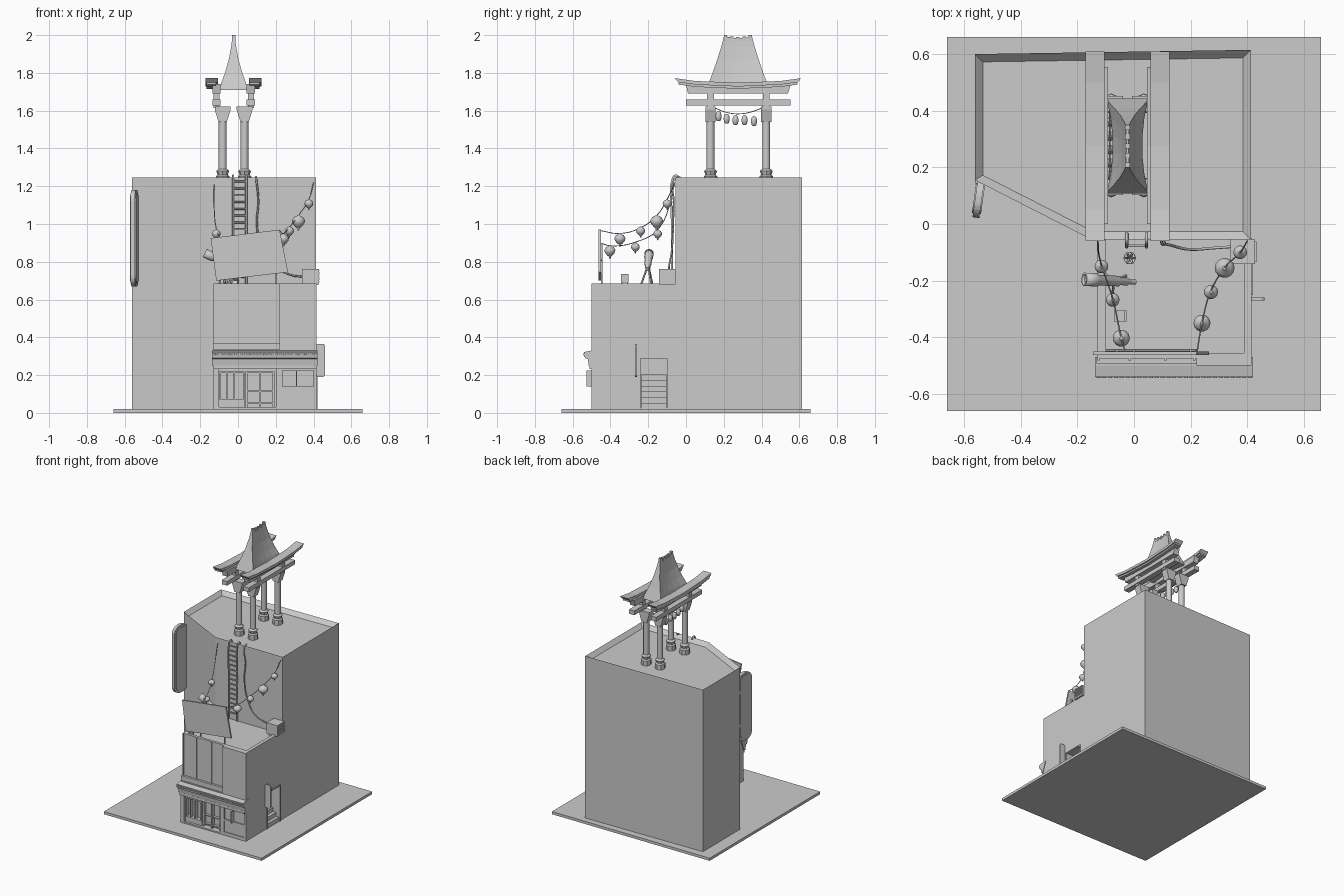
import bpy, bmesh, math
from mathutils import Vector, Matrix

if "Cube" in bpy.data.objects:
    bpy.data.objects.remove(bpy.data.objects["Cube"])

COL = bpy.context.scene.collection


def add(name, verts, faces, smooth=False):
    me = bpy.data.meshes.new(name)
    me.from_pydata([tuple(v) for v in verts], [], faces)
    bm = bmesh.new()
    bm.from_mesh(me)
    bmesh.ops.recalc_face_normals(bm, faces=bm.faces)
    for f in bm.faces:
        f.smooth = smooth and len(f.verts) <= 4
    bm.to_mesh(me)
    bm.free()
    ob = bpy.data.objects.new(name, me)
    COL.objects.link(ob)
    return ob


def prism(name, pts, axis, a, b):
    """Extrude a 2D outline along an axis from a to b."""
    put = {'x': lambda p, t: (t, p[0], p[1]), 'y': lambda p, t: (p[0], t, p[1]),
           'z': lambda p, t: (p[0], p[1], t)}[axis]
    n = len(pts)
    faces = [list(range(n)), list(range(n, 2 * n))]
    faces += [[i, (i + 1) % n, n + (i + 1) % n, n + i] for i in range(n)]
    return add(name, [put(p, t) for t in (a, b) for p in pts], faces)


def box(name, x0, x1, y0, y1, z0, z1):
    return prism(name, [(x0, y0), (x1, y0), (x1, y1), (x0, y1)], 'z', z0, z1)


def loft(name, rings, smooth=False):
    n = len(rings[0])
    faces = [list(range(n)), list(range((len(rings) - 1) * n, len(rings) * n))]
    for k in range(len(rings) - 1):
        faces += [[k * n + i, k * n + (i + 1) % n, (k + 1) * n + (i + 1) % n, (k + 1) * n + i] for i in range(n)]
    return add(name, [v for r in rings for v in r], faces, smooth)


def lathe(name, prof, loc, n=12, axis=(0, 0, 1), smooth=True):
    q = Vector(axis).to_track_quat('Z', 'X')
    ang = [2 * math.pi * i / n for i in range(n)]
    return loft(name, [[Vector(loc) + q @ Vector((r * math.cos(a), r * math.sin(a), z)) for a in ang]
                       for r, z in prof], smooth)


def rod(name, a, b, r, n=8):
    a, b = Vector(a), Vector(b)
    return lathe(name, [(r, 0), (r, (b - a).length)], a, n, b - a)


def cable(name, pts, r=0.0025):
    """Smooth round cable through points, as a mesh."""
    cu = bpy.data.curves.new(name, 'CURVE')
    cu.dimensions, cu.bevel_depth, cu.bevel_resolution, cu.resolution_u = '3D', r, 1, 6
    sp = cu.splines.new('BEZIER')
    sp.bezier_points.add(len(pts) - 1)
    for bp, p in zip(sp.bezier_points, pts):
        bp.co = p
        bp.handle_left_type = bp.handle_right_type = 'AUTO'
    tmp = bpy.data.objects.new(name, cu)
    COL.objects.link(tmp)
    me = bpy.data.meshes.new_from_object(tmp.evaluated_get(bpy.context.evaluated_depsgraph_get()))
    bpy.data.objects.remove(tmp)
    COL.objects.link(bpy.data.objects.new(name, me))


def rounded(w, h, r, n=6):
    out = []
    for q, (sx, sy) in enumerate([(1, 1), (-1, 1), (-1, -1), (1, -1)]):
        for i in range(n + 1):
            a = math.pi / 2 * (q + i / n)
            out.append((sx * (w / 2 - r) + r * math.cos(a), sy * (h / 2 - r) + r * math.sin(a)))
    return out


def lantern(name, x, y, z, r):
    prof = [(.2, 1.1), (.25, .95), (.7, .75), (1, .25), (.9, -.2), (.45, -.75), (.18, -.9), (.16, -1.2), (.03, -1.3)]
    lathe(name, [(a * r, b * r) for a, b in prof], (x, y, z), 14)


box("ground_plate", -.66, .66, -.66, .66, 0, .02)

# Tall building with parapet
tower = prism("tall_building", [(-.562, .6), (.413, .615), (.413, -.055), (-.15, -.055), (-.562, .155)], 'z', .02, 1.245)
bm = bmesh.new()
bm.from_mesh(tower.data)
top = [f for f in bm.faces if f.calc_center_median().z > 1.24]
bmesh.ops.inset_region(bm, faces=top, thickness=.028, use_even_offset=True)
bmesh.ops.translate(bm, verts=top[0].verts, vec=(0, 0, -.03))
bm.to_mesh(tower.data)
bm.free()

# Shop building with cut recesses
shop = box("shop_building", -.13, .415, -.5, -.05, .02, .685)
cuts = [(-.1, .388, -.455, 0, .66, .8), (-.2, .22, -.6, -.475, .335, .9), (-.1, .2, -.6, -.455, .03, .24),
        (.235, .4, -.6, -.49, .14, .225), (.235, .4, -.6, -.494, .045, .125), (.26, .5, -.24, -.1, .025, .29)]
for i, c in enumerate(cuts):
    cutter = box("cutter", *c)
    cutter.hide_render = True
    m = shop.modifiers.new("cut", 'BOOLEAN')
    m.operation, m.solver, m.object = 'DIFFERENCE', 'EXACT', cutter
    me = bpy.data.meshes.new_from_object(shop.evaluated_get(bpy.context.evaluated_depsgraph_get()))
    shop.modifiers.clear()
    shop.data = me
    bpy.data.objects.remove(cutter)

# Upper facade: sill and mullions
box("upper_sill", -.132, .22, -.492, -.47, .335, .37)
for x in (-.125, -.015, .11, .213):
    box("upper_mullion", x - .004, x + .004, -.482, -.47, .37, .685)

# Storefront window grid and door
for x in (-.095, -.06, -.02, .03):
    box("window_post", x - .004, x + .004, -.485, -.455, .06, .22)
for z in (.065, .215):
    box("window_rail", -.1, .035, -.487, -.455, z - .005, z + .005)
box("window_base", -.1, .035, -.482, -.455, .03, .062)
for x in (.045, .115, .188):
    box("door_post", x - .005, x + .005, -.48, -.455, .025, .22)
for z in (.05, .115, .215):
    box("door_rail", .045, .19, -.475, -.455, z - .004, z + .004)
box("lower_band", -.13, .415, -.512, -.498, .232, .25)
box("blade_sign", .306, .313, -.528, -.494, .14, .225)

# Awning with small tiles
prism("awning", [(-.5, .252), (-.515, .252), (-.52, .285), (-.535, .29), (-.54, .322), (-.5, .33), (-.47, .33)], 'x', -.137, .42)
for i in range(27):
    x = -.126 + i * .0206
    rod("awning_tile", (x, -.542, .306), (x, -.5, .318), .0085, 8)

# Side entrance: stairs and frame
for i in range(6):
    box("stair_step", .26, .415 - i * .025, -.238, -.102, .022 + i * .03, .052 + i * .03)
for y in (-.245, -.095):
    box("side_door_post", .4, .421, y - .005, y + .005, .02, .295)
box("side_door_header", .4, .421, -.25, -.09, .288, .296)
s = prism("small_side_sign", rounded(.048, .175, .014), 'y', -.005, .005)
s.location = (.437, -.265, .278)

# Tall vertical sign on the corner
for nm, w, h, t in (("vertical_sign_frame", .136, .51, .012), ("vertical_sign_panel", .106, .48, .016)):
    s = prism(nm, rounded(w, h, w * .42), 'y', -t, t)
    s.location = (-.549, .09, .925)
    s.rotation_euler.z = math.radians(82)
for z in (.8, 1.05):
    box("sign_bracket", -.562, -.53, .14, .175, z - .01, z + .01)

# Tilted billboard and props
prism("billboard", [(-.145, .925), (.22, .97), (.265, .745), (-.115, .7)], 'y', -.462, -.45)
for x in (-.06, .0, .2):
    rod("billboard_post", (x, -.446, .66), (x, -.446, .9), .005)
rod("billboard_rail", (-.1, -.446, .77), (.22, -.446, .81), .004)

# Paired roof gates
CX = -.023
for s in (-1, 1):
    px, bx = CX + s * .058, CX + s * .091
    for y in (.13, .425):
        lathe("gate_base", [(.036, 1.215), (.036, 1.252), (.027, 1.26), (.034, 1.28), (.022, 1.292)], (px, y, 0), 8, smooth=False)
        rod("gate_post", (px, y, 1.25), (px, y, 1.55), .021, 12)
        prism("gate_capital", [(px - .022, 1.54), (px + .022, 1.54), (px + .042, 1.605), (px + .042, 1.622),
                               (px - .042, 1.622), (px - .042, 1.605)], 'y', y - .027, y + .027)
        box("gate_block", bx - .016, bx + .016, y - .018, y + .018, 1.615, 1.7)
    box("gate_lower_beam", bx - .022, bx + .022, .0, .552, 1.628, 1.66)
    prism("gate_upper_beam", [(.01, 1.692), (.54, 1.692), (.555, 1.74), (.275, 1.728), (.0, 1.74)], 'x', bx - .022, bx + .022)
    tx = CX + s * .115
    curve = [(-.04, 1.75), (.05, 1.738), (.275, 1.728), (.5, 1.738), (.59, 1.75)]
    prism("gate_cap_under", [(y, z - .012) for y, z in curve] + [(y, z + .004) for y, z in curve[::-1]], 'x', tx - .03, tx + .022)
    prism("gate_cap_top", [(y, z) for y, z in curve] + [(.61, 1.772), (.5, 1.757), (.275, 1.748), (.05, 1.757), (-.06, 1.772)],
          'x', tx - .033, tx + .033)

# Steep concave roof between the gates
rings = []
for z, w, l in ((1.71, .074, .168), (1.745, .066, .155), (1.8, .046, .134), (1.87, .026, .11), (1.94, .013, .088), (1.995, .006, .074)):
    side = [(w * (1 - .3 * (1 - f * f)), l * f, z - (.012 * (1 - f * f) if z > 1.99 else 0)) for f in (-1, -.6, -.2, .2, .6, 1)]
    rings.append([(CX + x, .275 + y, h) for x, y, h in side] + [(CX - x, .275 + y, h) for x, y, h in side[::-1]])
loft("gate_roof", rings)
for i in range(5):
    y = .275 + (i - 2) * .033
    box("ridge_tile", CX - .009, CX + .009, y - .009, y + .009, 1.97, 1.99 + .0025 * abs(i - 2) ** 2)

# Lantern string hung in the gate
pts = [(-.085, .15, 1.615), (-.085, .21, 1.592), (-.085, .275, 1.583), (-.085, .34, 1.592), (-.085, .405, 1.615)]
cable("gate_string", pts)
for y, z in ((.172, 1.57), (.215, 1.557), (.262, 1.55), (.31, 1.55), (.36, 1.545)):
    lathe("gate_lantern", [(.006, .026), (.014, .018), (.017, 0), (.014, -.02), (.006, -.026)], (-.085, y, z), 10)

# Rooftop lantern strings
cable("left_string", [(-.128, -.06, 1.21), (-.115, -.145, .975), (-.075, -.265, .905), (-.045, -.4, .885), (-.03, -.455, .9)])
cable("right_string", [(.4, -.06, 1.22), (.375, -.1, 1.13), (.32, -.155, 1.045), (.27, -.24, .98), (.24, -.35, .95), (.222, -.455, .965)])
for x, y, z, r in ((-.115, -.15, .945, .024), (-.075, -.268, .875, .024), (-.045, -.403, .855, .03),
                   (.375, -.1, 1.105, .024), (.32, -.155, 1.01, .035), (.272, -.24, .96, .025), (.24, -.35, .918, .03)):
    lantern("string_lantern", x, y, z, r)

# Ladder with hooked rails
for x in (-.026, .044):
    cable("ladder_rail", [(x, -.075, .67), (x, -.075, 1.0), (x, -.072, 1.235), (x, -.055, 1.257), (x, -.032, 1.24)], .006)
for i in range(15):
    z = .72 + i * .036
    rod("ladder_rung", (-.026, -.075, z), (.044, -.075, z), .005, 6)

# Cable and cooling unit
cable("wall_cable", [(.095, -.03, 1.25), (.097, -.062, 1.235), (.108, -.065, 1.12), (.1, -.068, 1.0), (.13, -.075, .86),
                     (.2, -.09, .77), (.28, -.085, .73), (.35, -.08, .72)], .005)
box("cooling_unit", .34, .428, -.142, -.055, .68, .762)
for i in range(6):
    z = .693 + i * .0115
    box("cooling_vent", .426, .432, -.135, -.062, z, z + .006)
box("cooling_foot", .35, .388, -.13, -.065, .655, .685)

# Telescope on a tripod
a, d = Vector((.005, -.205, .76)), Vector((-.185, .01, .088))
lathe("telescope_tube", [(.009, 0), (.009, .025), (.014, .03), (.014, .06), (.019, .065), (.019, .145), (.024, .15), (.024, .2), (.018, .2), (.018, .19)],
      a, 14, d)
for k in range(3):
    t = 2 * math.pi * k / 3 + .4
    rod("tripod_leg", (-.07, -.2, .785), (-.07 + .045 * math.cos(t), -.2 + .045 * math.sin(t), .66), .005, 6)
rod("tripod_head", (-.07, -.2, .765), (-.07, -.2, .795), .011)

# Small chair and potted plant
box("chair_seat", -.07, -.03, -.345, -.305, .69, .697)
box("chair_back", -.034, -.027, -.345, -.305, .69, .735)
for x in (-.066, -.034):
    for y in (-.34, -.31):
        rod("chair_leg", (x, y, .66), (x, y, .692), .003, 6)
lathe("plant_pot", [(.014, .66), (.022, .7), (.018, .7), (.018, .695)], (-.015, -.12, 0), 10)
for k in range(6):
    t = math.pi * k / 3
    rod("plant_leaf", (-.015, -.12, .69), (-.015 + .02 * math.cos(t), -.12 + .02 * math.sin(t), .73), .004, 5)
